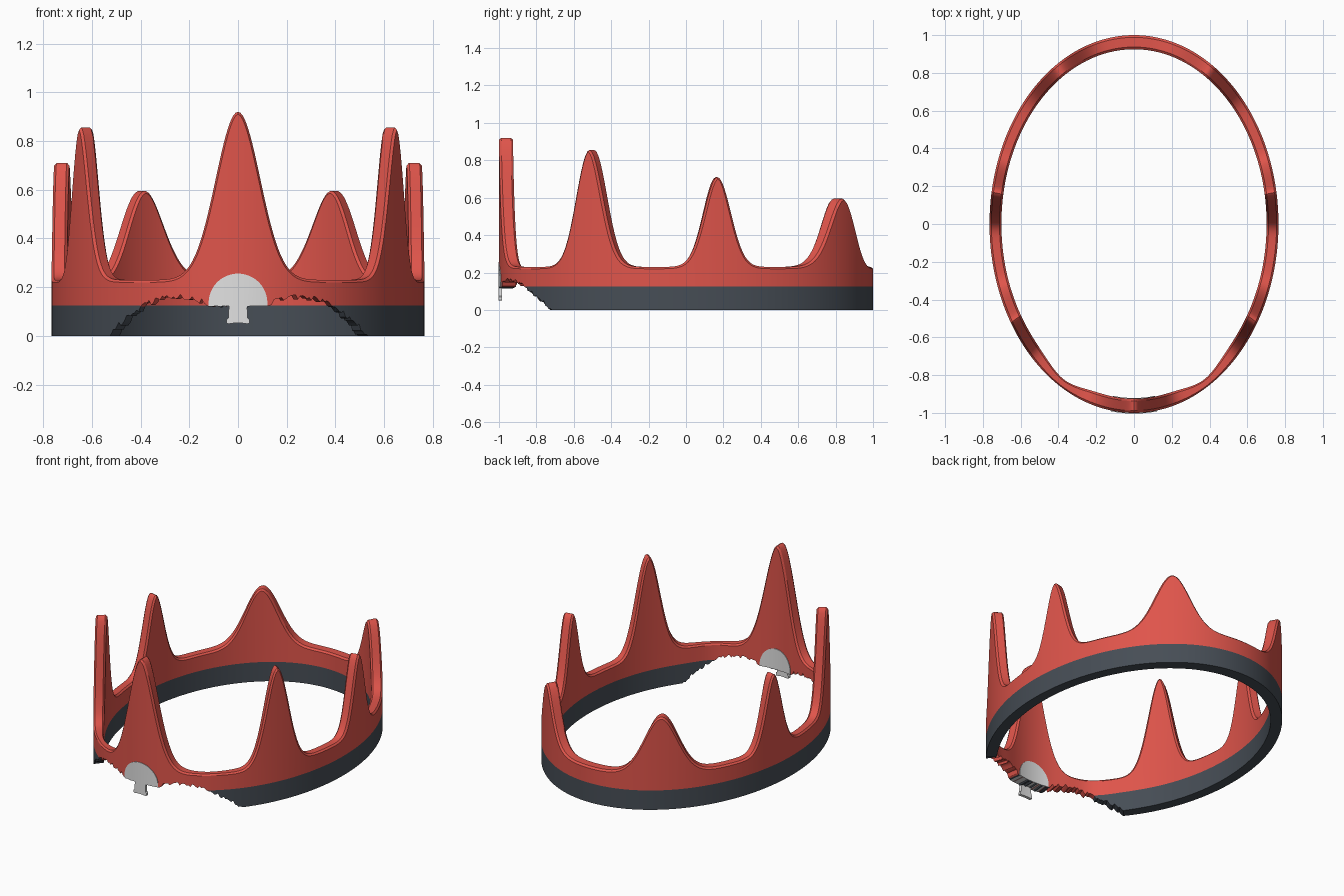
import bpy, bmesh, math, random

random.seed(4)
cube = bpy.data.objects.get("Cube")
if cube:
    bpy.data.objects.remove(cube, do_unlink=True)


def material(name, rgb):
    m = bpy.data.materials.new(name)
    m.use_nodes = True
    m.diffuse_color = (*rgb, 1)
    m.node_tree.nodes["Principled BSDF"].inputs["Base Color"].default_value = (*rgb, 1)
    return m


RED = material("coral red", (0.74, 0.09, 0.07))
DARK = material("slate grey", (0.062, 0.075, 0.092))
PALE = material("pale grey", (0.76, 0.76, 0.76))

RX, RY = 0.765, 1.0          # outer half-widths of the oval
IX, IY = 0.702, 0.925        # inner half-widths
BAND, RIM = 0.125, 0.23      # top of dark band, top of low rim
COUNT = 480

# angle from the front in degrees, tip height, spread along the rim
SPIKES = [(0, 0.92, 0.125), (58.5, 0.855, 0.107), (99.8, 0.71, 0.10), (147.5, 0.595, 0.14)]

# lower edge of the broken front: distance from the middle, height
BREAK = [(0, 0.125), (0.12, 0.13), (0.2, 0.158), (0.28, 0.162), (0.36, 0.138),
         (0.42, 0.105), (0.46, 0.075), (0.5, 0.035), (0.53, 0)]


def interpolate(points, x):
    for (x0, z0), (x1, z1) in zip(points, points[1:]):
        if x <= x1:
            return z0 + (z1 - z0) * (x - x0) / (x1 - x0)
    return 0


def wall_point(a, k, z):
    """Point at angle a, fraction k of the way from outer to inner wall."""
    return ((RX + (IX - RX) * k) * math.sin(a), -(RY + (IY - RY) * k) * math.cos(a), z)


def arc_distance(a, b):
    d = (a - b + math.pi) % (2 * math.pi) - math.pi
    m = b + d / 2
    return d * math.hypot(0.733 * math.cos(m), 0.963 * math.sin(m))


def top_height(a):
    z = RIM
    for deg, tip, spread in SPIKES:
        for side in ((1,) if deg == 0 else (1, -1)):
            d = arc_distance(a, side * math.radians(deg))
            z += (tip - RIM) * math.exp(-(d / spread) ** 2)
    return z


def bottom_height(a):
    if math.cos(a) < 0:
        return 0
    z = interpolate(BREAK, abs(RX * math.sin(a)))
    return max(0, z + random.uniform(-0.012, 0.012)) if z > 0 else 0


def thickness(a):
    if math.cos(a) < 0:
        return 1
    x = abs(RX * math.sin(a))
    return 1 - 0.42 * math.exp(-((x - 0.39) / 0.11) ** 2)


def finish(name, bm, mats):
    bmesh.ops.remove_doubles(bm, verts=bm.verts, dist=0.00005)
    bmesh.ops.recalc_face_normals(bm, faces=bm.faces)
    mesh = bpy.data.meshes.new(name)
    bm.to_mesh(mesh)
    bm.free()
    for m in mats:
        mesh.materials.append(m)
    ob = bpy.data.objects.new(name, mesh)
    bpy.context.collection.objects.link(ob)
    bpy.ops.object.select_all(action="DESELECT")
    ob.select_set(True)
    bpy.context.view_layer.objects.active = ob
    bpy.ops.object.shade_smooth_by_angle(angle=math.radians(32))
    return ob


# Crown ring: one closed section swept round the oval
bm = bmesh.new()
sections = []
for i in range(COUNT):
    a = 2 * math.pi * i / COUNT
    low, top, t = bottom_height(a), top_height(a), thickness(a)
    split = max(low, BAND)
    step = 0.01
    slope = (top_height(a + step) - top_height(a - step)) / (2 * step * 0.85)
    drop = min(0.01 * math.hypot(1, slope), (top - split) * 0.4)
    c = 0.16
    profile = [(0, low), (0, split), (0, top - drop), (c, top),
               (1 - c, top), (1, top - drop), (1, split), (1, low)]
    sections.append([bm.verts.new(wall_point(a, k * t, z)) for k, z in profile])

for i, here in enumerate(sections):
    there = sections[(i + 1) % COUNT]
    for j in range(8):
        n = (j + 1) % 8
        f = bm.faces.new((here[j], there[j], there[n], here[n]))
        middle = f.calc_center_median().z
        f.material_index = 1 if j in (0, 6, 7) and middle < BAND else 0
finish("crown_ring", bm, [RED, DARK])


def curved_plate(name, columns, depth):
    """Closed plate following the front wall; columns are (x, low, high)."""
    bm = bmesh.new()
    rows = []
    for x, low, high in columns:
        a = math.asin(x / RX)
        rows.append([bm.verts.new(wall_point(a, k, z))
                     for k, z in ((-0.05, low), (-0.05, high), (depth, high), (depth, low))])
    for r, s in zip(rows, rows[1:]):
        for j in range(4):
            n = (j + 1) % 4
            bm.faces.new((r[j], s[j], s[n], r[n]))
    bm.faces.new(rows[0])
    bm.faces.new(rows[-1])
    return finish(name, bm, [PALE])


# Front badge: a dome right through the wall, and a thin stem with a small foot
R = 0.12
dome = []
for i in range(33):
    x = -R * math.cos(math.pi * i / 32)
    dome.append((x, 0.123, 0.136 + math.sqrt(max(0, R * R - x * x))))
curved_plate("badge_dome", dome, 1.05)

half = [(0.046, 0.053, 0.068), (0.039, 0.05, 0.075), (0.037, 0.05, 0.13), (0.015, 0.053, 0.13)]
stem = [(-x, low, high) for x, low, high in half] + half[::-1]
curved_plate("badge_stem", stem, 0.2)
